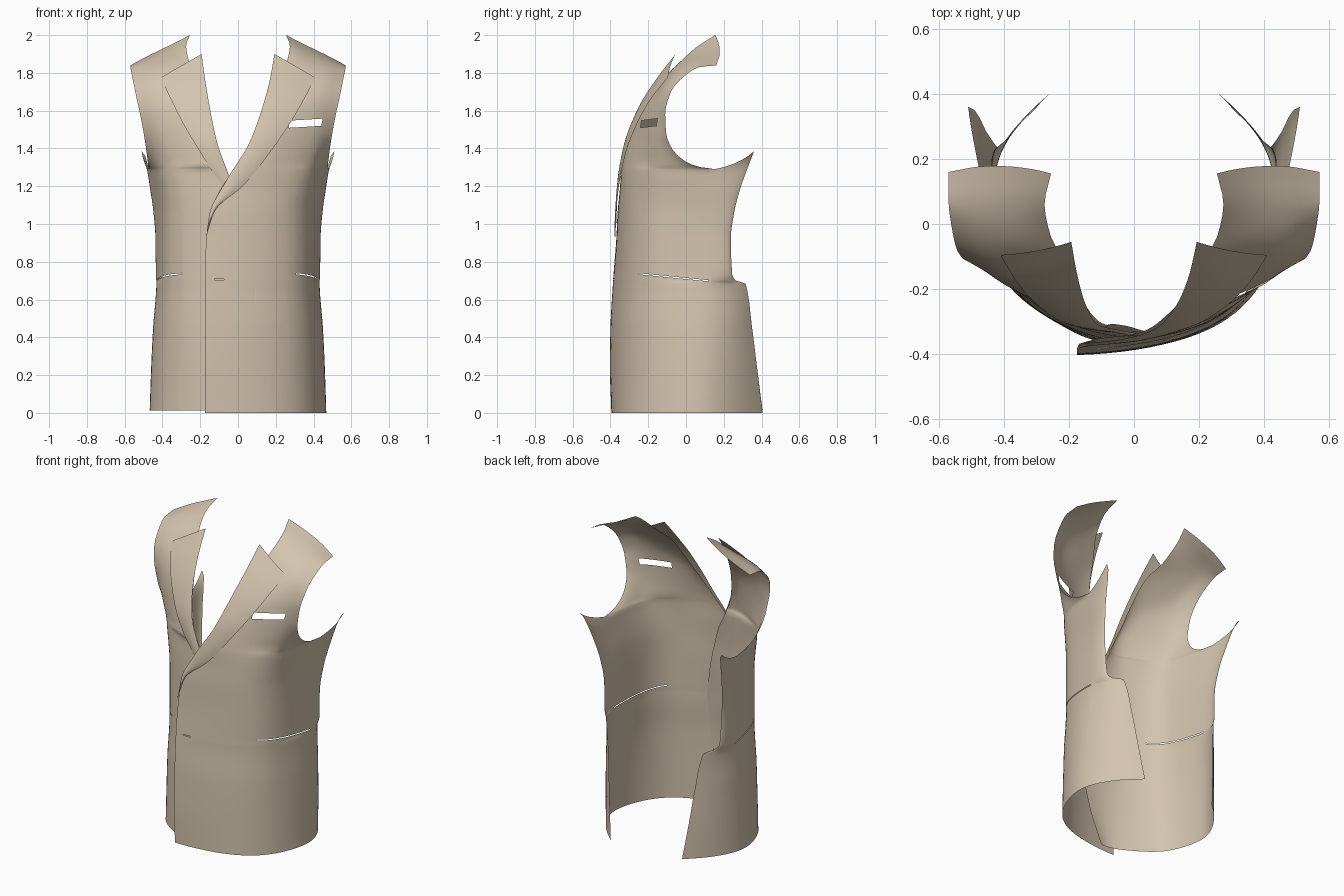
import bpy, bmesh
from mathutils import Vector as V
from mathutils.bvhtree import BVHTree

if "Cube" in bpy.data.objects:
    bpy.data.objects.remove(bpy.data.objects["Cube"])

cloth = bpy.data.materials.new("tan_cloth")
cloth.diffuse_color = (0.65, 0.55, 0.42, 1)
cloth.use_nodes = True
cloth.node_tree.nodes["Principled BSDF"].inputs["Base Color"].default_value = cloth.diffuse_color

# Lower body sections: height, then (x, y) of front edge, chest, side, underarm, back edge
LOWER = [
    (0.00, (-.175, -.395), (.20, -.337), (.402, -.165), (.460, .12), (.255, .405)),
    (0.25, (-.175, -.403), (.193, -.337), (.392, -.17), (.455, .12), (.285, .375)),
    (0.45, (-.175, -.400), (.188, -.335), (.383, -.173), (.447, .12), (.307, .35)),
    (0.685, (-.175, -.387), (.18, -.326), (.367, -.176), (.432, .11), (.345, .315)),
    (0.70, (-.175, -.386), (.18, -.326), (.367, -.176), (.432, .11), (.385, .265)),
    (0.73, (-.175, -.384), (.18, -.325), (.366, -.176), (.432, .11), (.41, .245)),
    (0.92, (-.168, -.369), (.18, -.321), (.366, -.176), (.432, .11), (.42, .237)),
    (1.06, (-.148, -.362), (.185, -.318), (.368, -.174), (.440, .12), (.435, .255)),
    (1.18, (-.095, -.35), (.195, -.310), (.380, -.170), (.455, .13), (.455, .285)),
    (1.29, (-.02, -.342), (.204, -.301), (.398, -.160), (.472, .15), (.51, .36)),
]
# Upper sections: station, neckline point, chest, side, armhole point
UPPER = [
    (1.31, (-.005, -.339, 1.31), (.203, -.299), (.398, -.164), (.475, .075, 1.301)),
    (1.34, (.02, -.333, 1.34), (.20, -.296), (.396, -.172), (.478, -.005, 1.332)),
    (1.40, (.055, -.317, 1.40), (.205, -.285), (.394, -.185), (.486, -.072, 1.395)),
    (1.48, (.095, -.285, 1.48), (.22, -.265), (.395, -.188), (.499, -.105, 1.48)),
    (1.58, (.145, -.235, 1.59), (.255, -.228), (.40, -.176), (.518, -.11, 1.58)),
    (1.72, (.20, -.13, 1.76), (.305, -.13), (.435, -.12), (.544, -.08, 1.70)),
    (1.82, (.255, -.04, 1.85), (.36, -.05), (.47, -.035), (.562, .0, 1.79)),
    (1.91, (.275, .06, 1.94), (.37, .065), (.475, .065), (.57, .07, 1.83)),
    (2.00, (.255, .155, 2.0), (.36, .175), (.47, .177), (.57, .16, 1.84)),
]
# The right panel tucks under the left one: front edge shift per section
TUCK = [.225, .14, .095, .08, .08, .085, .11, .125, .11, .09, .08, .07, .055, .04, .015]

# Lapel edges, bottom to top
FOLD = [(-.168, -.372, .93), (-.150, -.367, 1.06), (-.05, -.356, 1.25), (.06, -.325, 1.43),
        (.13, -.25, 1.62), (.17, -.155, 1.77), (.193, -.055, 1.90)]
OUTER = [(-.165, -.373, .95), (-.12, -.368, 1.075), (.025, -.355, 1.20), (.17, -.318, 1.38),
         (.28, -.255, 1.54), (.355, -.18, 1.67), (.41, -.095, 1.775)]
FOLD_TUCK = [.12, .135, .095, .05, .02, .005, 0]
OUTER_TUCK = [.12, .115, .058, .03, .015, .005, 0]


def slopes(ts, vs):
    d = [(vs[i + 1] - vs[i]) / (ts[i + 1] - ts[i]) for i in range(len(ts) - 1)]
    return [d[0]] + [0 if a * b <= 0 else 2 * a * b / (a + b) for a, b in zip(d, d[1:])] + [d[-1]]


def smooth_through(ts, pts, samples):
    """Curve through points without overshoot."""
    m = [slopes(ts, [p[k] for p in pts]) for k in range(3)]
    out = []
    for t in samples:
        i = max(j for j in range(len(ts) - 1) if ts[j] <= t + 1e-9)
        h = ts[i + 1] - ts[i]
        s = (t - ts[i]) / h
        a, b = (1 + 2 * s) * (1 - s) ** 2, s * s * (3 - 2 * s)
        c, d = s * (1 - s) ** 2 * h, s * s * (s - 1) * h
        out.append(V([a * pts[i][k] + b * pts[i + 1][k] + c * m[k][i] + d * m[k][i + 1]
                      for k in range(3)]))
    return out


def section(pts, n):
    """Rounded curve through the points of one section."""
    tan = [(b - a) / 2 for a, b in zip(pts, pts[2:])]
    tan = [2 * (pts[1] - pts[0]) - tan[0]] + tan + [2 * (pts[-1] - pts[-2]) - tan[-1]]
    out = [pts[0].copy()]
    for i in range(len(pts) - 1):
        for k in range(1, n + 1):
            s = k / n
            out.append(pts[i] * (1 + 2 * s) * (1 - s) ** 2 + pts[i + 1] * s * s * (3 - 2 * s)
                       + tan[i] * s * (1 - s) ** 2 + tan[i + 1] * s * s * (s - 1))
    return out


def steps(ts, size):
    out = [ts[0]]
    for a, b in zip(ts, ts[1:]):
        n = max(2, round((b - a) / size))
        out += [a + (b - a) * k / n for k in range(1, n + 1)]
    return out


def sheet(rows, keep=lambda i, j: True):
    bm = bmesh.new()
    g = [[bm.verts.new(p) for p in r] for r in rows]
    for j in range(len(g) - 1):
        for i in range(len(g[0]) - 1):
            if keep(i, j):
                bm.faces.new((g[j][i], g[j][i + 1], g[j + 1][i + 1], g[j + 1][i]))
    bmesh.ops.delete(bm, geom=[v for v in bm.verts if not v.link_faces], context='VERTS')
    return bm


def cut(bm, planes):
    """Cut out the faces where normal . point < d for every plane."""
    planes = [(V(n), d) for n, d in planes]
    for n, d in planes:
        bmesh.ops.bisect_plane(bm, geom=bm.verts[:] + bm.edges[:] + bm.faces[:], dist=1e-5,
                               plane_co=n * (d / n.length_squared), plane_no=n)
    hole = [f for f in bm.faces
            if all(n.dot(f.calc_center_median()) < d for n, d in planes)]
    if hole:
        bmesh.ops.delete(bm, geom=hole, context='FACES')


def finish(name, bm, mirrored):
    if mirrored:
        for v in bm.verts:
            v.co.x *= -1
        bmesh.ops.reverse_faces(bm, faces=bm.faces[:])
    for f in bm.faces:
        f.smooth = True
    me = bpy.data.meshes.new(name)
    bm.to_mesh(me)
    bm.free()
    me.materials.append(cloth)
    bpy.context.collection.objects.link(bpy.data.objects.new(name, me))


def build_side(side, right):
    # control net of the panel
    ts, net = [], []
    for z, *pts in LOWER:
        ts.append(z)
        net.append([V((x, y, z)) for x, y in pts])
    net[-1][-1].z = 1.385          # raised underarm tip
    for t, a, b, c, d in UPPER:
        a, d = V(a), V(d)
        b = V((*b, a.z + (d.z - a.z) / 3))
        c = V((*c, a.z + (d.z - a.z) * 2 / 3))
        ts.append(t)
        net.append([a, b, c, d, 2 * d - c])
    if right:
        for j, dx in enumerate(TUCK):
            low = ts[j] < 1.3
            net[j][0] += V((dx, .035 if low else dx * .35, 0))
            net[j][1].y += .012 if low else 0
        for p in net[0]:
            p.z = .012

    # front panel, with the armhole left open
    tv = steps(ts, .03)
    cols = [smooth_through(ts, [r[k] for r in net], tv) for k in range(5)]
    n = 9
    rows = [section([c[j] for c in cols], n) for j in range(len(tv))]
    bm = sheet(rows, lambda i, j: i < 3 * n or tv[j] < 1.289)
    body = BVHTree.FromBMesh(bm)

    # lapel, resting just above the panel
    fold, outer = [V(p) for p in FOLD], [V(p) for p in OUTER]
    if right:
        for p, dx in zip(fold, FOLD_TUCK):
            p += V((dx, .03 if p.z < 1.3 else dx * .3, 0))
        for p, dx in zip(outer, OUTER_TUCK):
            p += V((dx, .03 if p.z < 1.3 else dx * .3, 0))
    k = list(range(len(fold)))
    tl = steps(k, .17)
    f, o = smooth_through(k, fold, tl), smooth_through(k, outer, tl)
    lrows = []
    for a, b in zip(f, o):
        row = []
        for i in range(9):
            s = i / 8
            p = a.lerp(b, s) - V((0, .03 * s * (1 - s), 0))
            hit = body.ray_cast(V((p.x, -2, p.z)), V((0, 1, 0)))[0]
            if hit and hit.y < .1:
                p.y = min(p.y, hit.y - .007)
            row.append(p)
        lrows.append(row)
    finish(side + "_lapel", sheet(lrows), right)

    # waist pocket slit
    cut(bm, [((0, .1, 1), .7145), ((0, -.1, -1), -.7085), ((0, 1, 0), .12), ((0, -1, 0), .25)])
    if not right:
        # breast pocket opening and buttonhole
        cut(bm, [((.06, 0, -1), -1.493), ((-.06, 0, 1), 1.531), ((1, 0, -.2), .137),
                 ((-1, 0, 0), -.27), ((0, 1, 0), 0)])
        cut(bm, [((0, 0, 1), .708), ((0, 0, -1), -.704), ((1, 0, 0), -.075),
                 ((-1, 0, 0), .125)])
    finish(side + "_front_panel", bm, right)


build_side("left", False)
build_side("right", True)
